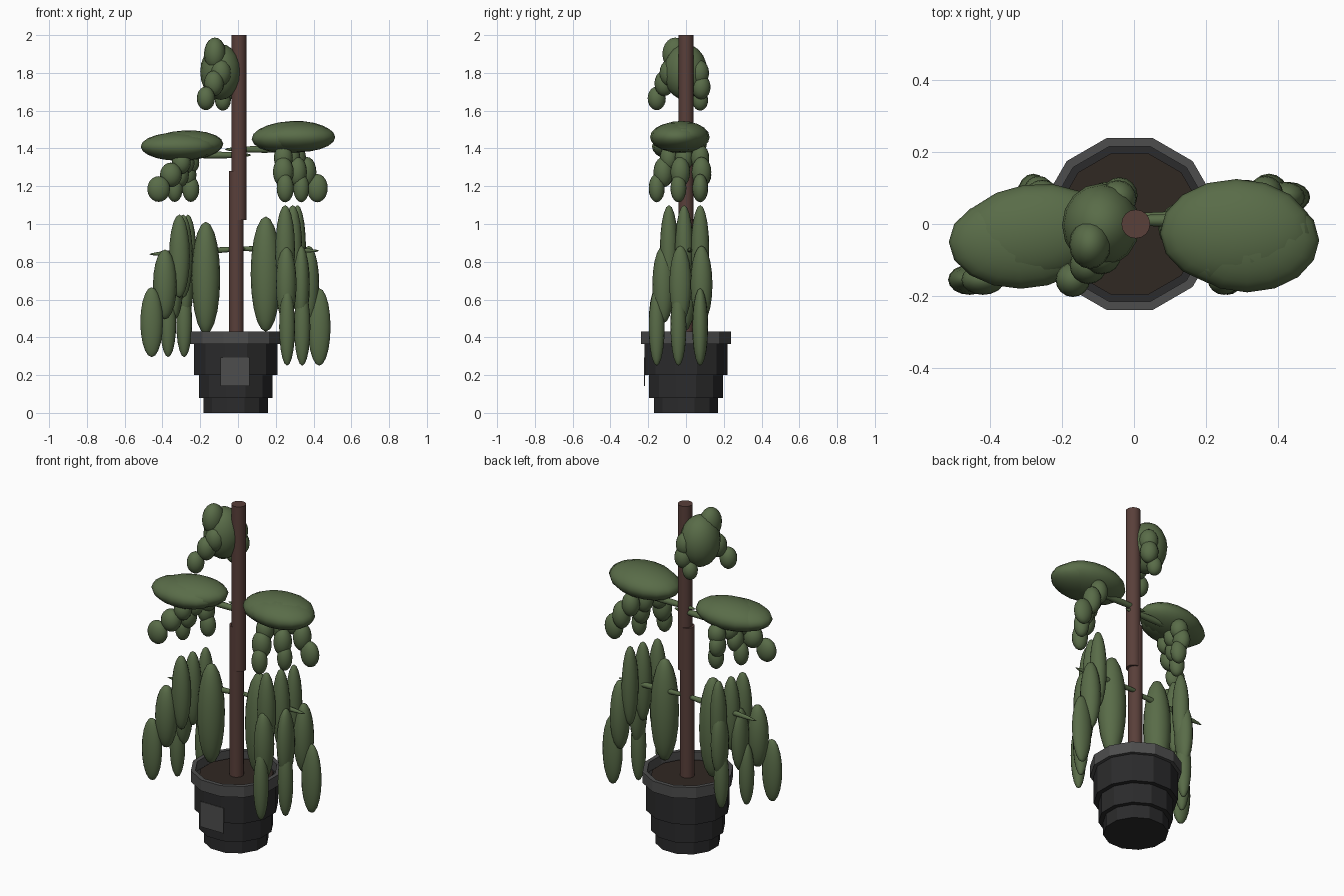
import bpy, math
from mathutils import Vector


def mat(name, rgb):
    m = bpy.data.materials.new(name)
    m.diffuse_color = (*rgb, 1)
    return m


LEAF = mat("leaf_green", (0.10, 0.15, 0.065))
BARK = mat("bark_brown", (0.10, 0.05, 0.042))
POT = mat("pot_dark", (0.024, 0.024, 0.025))
RIM = mat("rim_grey", (0.075, 0.075, 0.075))
SOIL = mat("soil_brown", (0.03, 0.021, 0.016))


def finish(name, m, angle=None):
    ob = bpy.context.object
    ob.name = name
    ob.data.materials.append(m)
    if angle:
        bpy.ops.object.shade_smooth_by_angle(angle=math.radians(angle))
    return ob


def ellipsoid(name, c, r, m=LEAF, rot=(0, 0, 0)):
    bpy.ops.mesh.primitive_uv_sphere_add(segments=16, ring_count=10, radius=1,
                                         location=c, rotation=rot)
    bpy.context.object.scale = r
    return finish(name, m, 80)


def tier(name, r, z0, z1, m, x=-0.012, n=12):
    # faceted cylinder given by its flat-to-flat half width
    bpy.ops.mesh.primitive_cylinder_add(vertices=n, radius=r / math.cos(math.pi / n),
                                        depth=z1 - z0, location=(x, 0, (z0 + z1) / 2),
                                        rotation=(0, 0, math.pi / n))
    return finish(name, m)


def rod(name, a, b, r0, r1, m, n=16):
    a, b = Vector(a), Vector(b)
    d = b - a
    bpy.ops.mesh.primitive_cone_add(vertices=n, radius1=r0, radius2=r1, depth=d.length,
                                    location=(a + b) / 2,
                                    rotation=d.to_track_quat('Z', 'Y').to_euler())
    return finish(name, m, 50)


# stepped pot
tier("pot_base", 0.170, 0.00, 0.08, POT)
tier("pot_middle", 0.195, 0.08, 0.20, POT)
tier("pot_upper", 0.220, 0.20, 0.375, POT)
tier("soil", 0.196, 0.37, 0.39, SOIL)

# hollow rim: square profile swept round twelve sides
n, k = 12, math.cos(math.pi / 12)
profile = [(0.215, 0.365), (0.239, 0.365), (0.239, 0.43), (0.215, 0.43)]
verts, faces = [], []
for i in range(n):
    a = (i + 0.5) * 2 * math.pi / n
    verts += [(r / k * math.cos(a) - 0.012, r / k * math.sin(a), z) for r, z in profile]
    for j in range(4):
        p, q, j2 = i * 4, (i + 1) % n * 4, (j + 1) % 4
        faces.append((p + j, q + j, q + j2, p + j2))
me = bpy.data.meshes.new("pot_rim")
me.from_pydata(verts, [], faces)
me.materials.append(RIM)
bpy.context.collection.objects.link(bpy.data.objects.new("pot_rim", me))

# blank front plate
bpy.ops.mesh.primitive_cube_add(size=1, location=(-0.016, -0.2205, 0.217))
bpy.context.object.scale = (0.153, 0.005, 0.15)
finish("front_plate", RIM)

# overlapping trunk pieces
rod("trunk_lower", (-0.009, 0, 0.38), (-0.009, 0, 1.28), 0.039, 0.039, BARK)
rod("trunk_upper", (0.005, 0, 1.02), (0.005, 0, 2.0), 0.04, 0.04, BARK)

# branches
ellipsoid("branch_low_right", (0.19, 0.02, 0.865), (0.24, 0.016, 0.016), rot=(0, 0.03, 0))
ellipsoid("branch_low_left", (-0.21, 0.01, 0.855), (0.26, 0.016, 0.017), rot=(0, -0.06, 0))
ellipsoid("branch_high_right", (0.14, 0.01, 1.395), (0.21, 0.018, 0.018))
ellipsoid("branch_high_left", (-0.12, 0.01, 1.365), (0.19, 0.018, 0.018))

# flat foliage caps, each of two overlapping pads
ellipsoid("cap_right_main", (0.285, -0.025, 1.46), (0.213, 0.15, 0.085), rot=(0, -0.05, 0))
ellipsoid("cap_right_front", (0.315, -0.045, 1.46), (0.2, 0.145, 0.08))
ellipsoid("cap_left_main", (-0.285, -0.025, 1.415), (0.21, 0.135, 0.08), rot=(0, -0.05, 0.15))
ellipsoid("cap_left_front", (-0.315, -0.05, 1.41), (0.2, 0.13, 0.075))

# crown
ellipsoid("crown_main", (-0.092, -0.003, 1.805), (0.108, 0.116, 0.148))
ellipsoid("crown_tip", (-0.122, -0.057, 1.9), (0.058, 0.068, 0.087))
for i, (c, r) in enumerate([((-0.09, -0.085, 1.80), 0.055), ((-0.127, -0.115, 1.745), 0.052),
                            ((-0.17, -0.155, 1.665), 0.048), ((-0.045, 0.07, 1.80), 0.052),
                            ((-0.04, 0.08, 1.725), 0.05), ((-0.08, 0.075, 1.655), 0.042)]):
    ellipsoid(f"crown_cluster_{i}", c, (r, r, r * 1.3))


def cluster(name, xs, ys, zs, rxs, rys, rzs):
    # three hanging strands (front, middle, back), three leaves down each
    for lvl in range(3):
        for s in range(3):
            ellipsoid(f"{name}_{lvl}_{s}", (xs[lvl][s], ys[lvl][s], zs[lvl]),
                      (rxs[lvl][s], rys[lvl], rzs[lvl]))


YS = [(-0.09, -0.01, 0.075), (-0.12, -0.03, 0.082), (-0.155, -0.04, 0.075)]

# short strands below the caps
cluster("tuft_right", [(0.24, 0.28, 0.31), (0.24, 0.315, 0.365), (0.25, 0.335, 0.42)], YS,
        (1.35, 1.275, 1.19), [(0.05,) * 3, (0.055, 0.05, 0.05), (0.045, 0.042, 0.055)],
        (0.048, 0.052, 0.042), (0.07, 0.08, 0.075))
cluster("tuft_left", [(-0.30, -0.28, -0.255), (-0.355, -0.305, -0.265), (-0.42, -0.335, -0.25)],
        YS, (1.325, 1.26, 1.185), [(0.05,) * 3, (0.058, 0.045, 0.045), (0.06, 0.042, 0.045)],
        (0.048, 0.052, 0.042), (0.06, 0.065, 0.068))

# long hanging leaves
cluster("leaf_right", [(0.25, 0.29, 0.315), (0.255, 0.335, 0.375), (0.26, 0.34, 0.43)], YS,
        (0.865, 0.68, 0.455), [(0.052, 0.05, 0.045), (0.055, 0.045, 0.055), (0.042, 0.043, 0.06)],
        (0.048, 0.058, 0.042), (0.235, 0.205, 0.205))
cluster("leaf_left", [(-0.31, -0.29, -0.265), (-0.387, -0.335, -0.28), (-0.457, -0.37, -0.285)],
        YS, (0.83, 0.68, 0.48), [(0.055, 0.05, 0.045), (0.063, 0.045, 0.045), (0.06, 0.043, 0.042)],
        (0.048, 0.058, 0.042), (0.22, 0.185, 0.185))
ellipsoid("leaf_inner_right", (0.147, -0.01, 0.735), (0.08, 0.075, 0.305))
ellipsoid("leaf_inner_left", (-0.17, -0.01, 0.715), (0.076, 0.075, 0.297))
